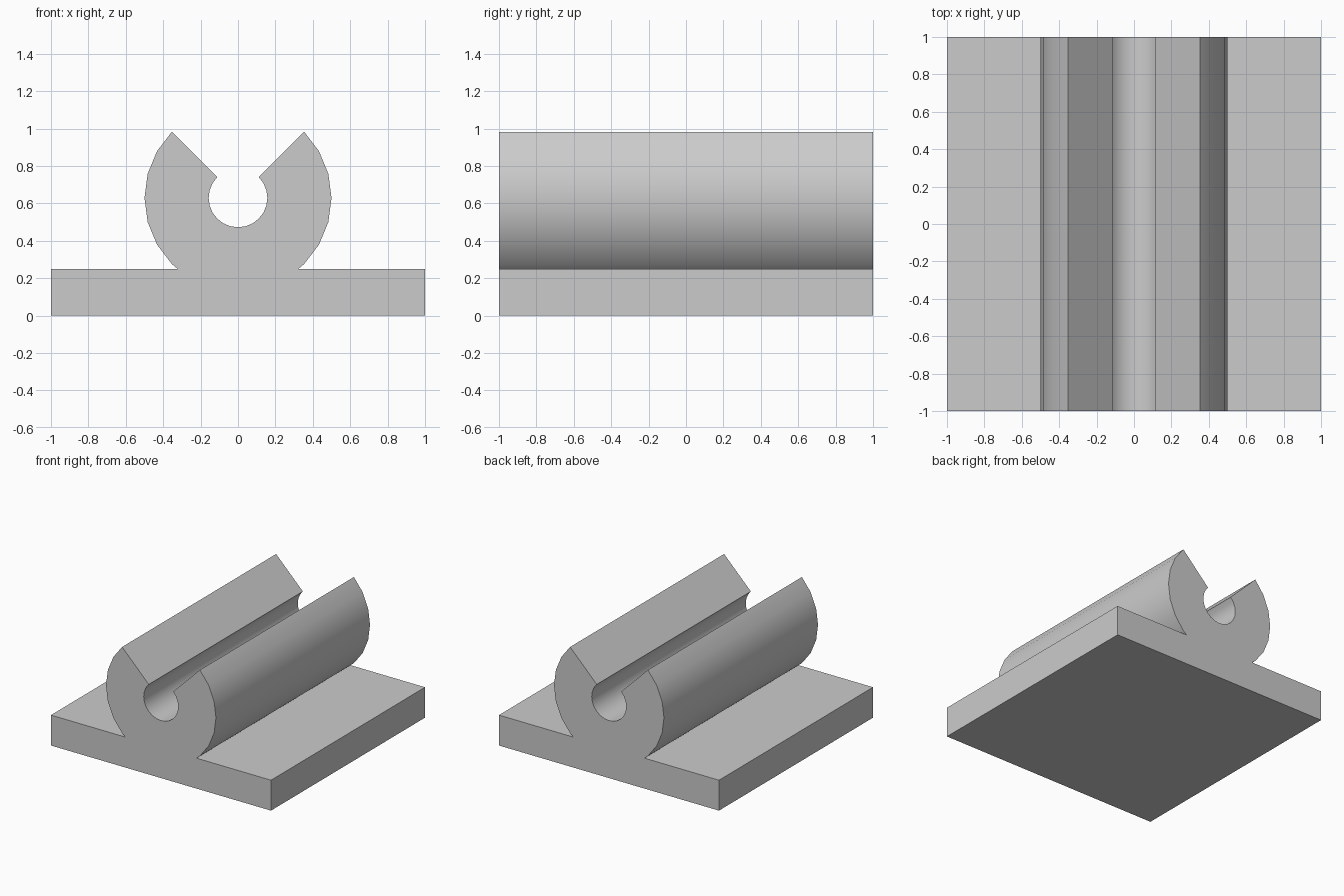
import bpy
import bmesh
from math import sin, cos, radians
from mathutils import Vector

cube = bpy.data.objects.get("Cube")
if cube:
    bpy.data.objects.remove(cube, do_unlink=True)

BASE_TOP = 0.25
CENTRE_Z = 0.629
OUTER_R, INNER_R = 0.5, 0.157
STEP = 15

# Plain grey material
grey = bpy.data.materials.new("grey")
grey.use_nodes = True
colour = (0.6, 0.6, 0.6, 1)
grey.diffuse_color = colour
grey.node_tree.nodes["Principled BSDF"].inputs["Base Color"].default_value = colour


def arc(radius, start, end):
    """Points on a circle round the clip's axis, angles in degrees."""
    step = STEP if end > start else -STEP
    return [(radius * cos(radians(a)), CENTRE_Z + radius * sin(radians(a)))
            for a in range(start, end + step, step)]


# Profile: flat base, outer wall up to the slot, round bore, outer wall down
foot_x = 0.323
profile = [(-1, 0), (1, 0), (1, BASE_TOP), (foot_x, BASE_TOP)]
profile += arc(OUTER_R, -45, 45)
profile += arc(INNER_R, 45, -225)
profile += arc(OUTER_R, 135, 225)
profile += [(-foot_x, BASE_TOP), (-1, BASE_TOP)]

# Extrude the profile from front to back
bm = bmesh.new()
front = bm.faces.new([bm.verts.new((x, -1, z)) for x, z in profile])
back = bmesh.ops.extrude_face_region(bm, geom=[front], use_keep_orig=True)
moved = [v for v in back["geom"] if isinstance(v, bmesh.types.BMVert)]
bmesh.ops.translate(bm, verts=moved, vec=Vector((0, 2, 0)))
bmesh.ops.recalc_face_normals(bm, faces=bm.faces)

mesh = bpy.data.meshes.new("clip_on_base")
bm.to_mesh(mesh)
bm.free()
mesh.materials.append(grey)
clip = bpy.data.objects.new("clip_on_base", mesh)
bpy.context.collection.objects.link(clip)

# Smooth curved walls, sharp corners
bpy.ops.object.select_all(action="DESELECT")
clip.select_set(True)
bpy.context.view_layer.objects.active = clip
bpy.ops.object.shade_smooth_by_angle(angle=radians(30))
